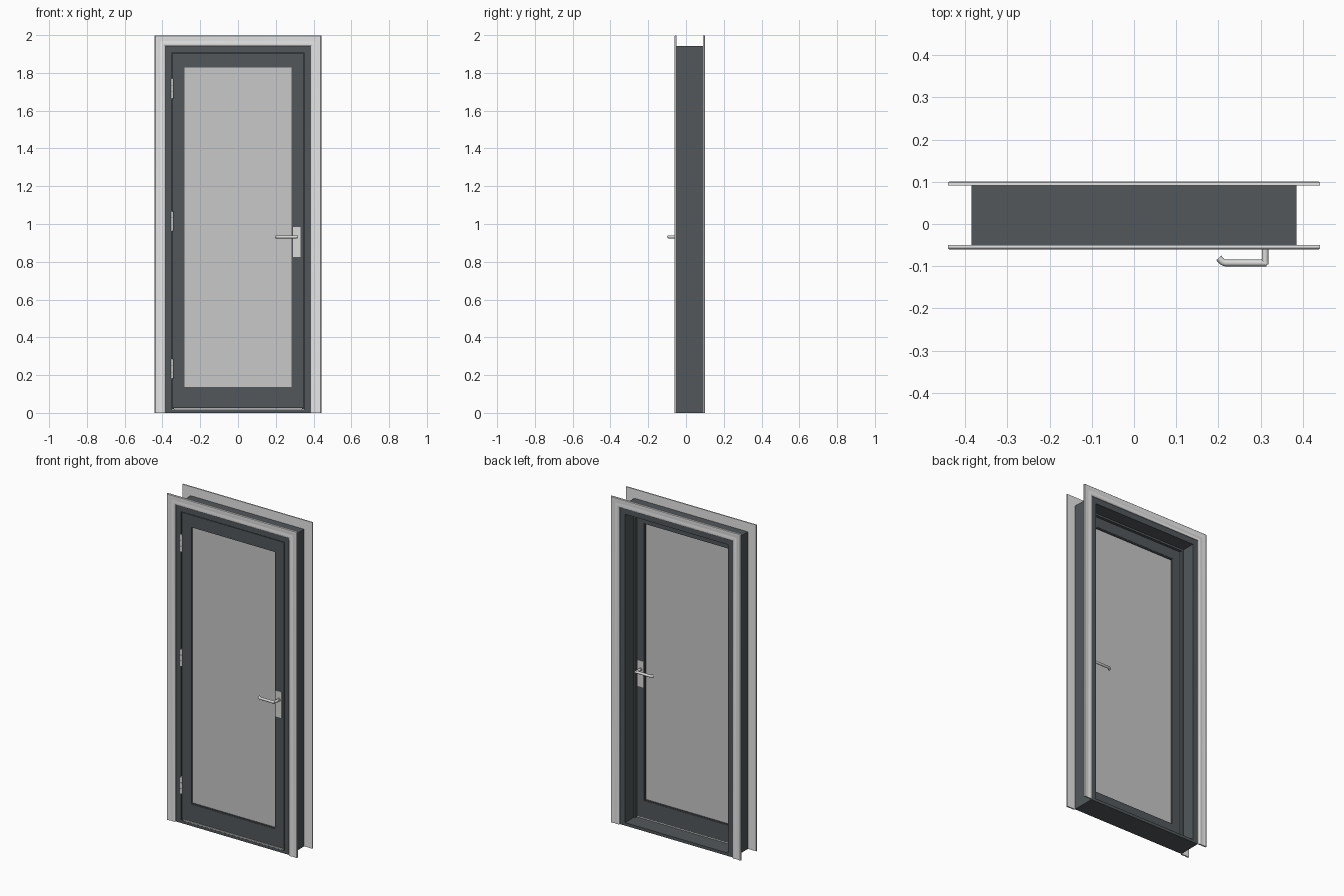
import bpy, bmesh
from math import radians
from mathutils import Vector

cube = bpy.data.objects.get("Cube")
if cube:
    bpy.data.objects.remove(cube)


def material(name, colour, rough=0.6):
    m = bpy.data.materials.new(name)
    m.use_nodes = True
    bsdf = m.node_tree.nodes["Principled BSDF"]
    bsdf.inputs["Base Color"].default_value = (*colour, 1)
    bsdf.inputs["Roughness"].default_value = rough
    m.diffuse_color = (*colour, 1)
    return m


DARK = material("dark grey paint", (0.085, 0.097, 0.105))
WHITE = material("white trim", (0.80, 0.80, 0.80))
GLASS = material("frosted glass", (0.58, 0.58, 0.58))
METAL = material("brushed metal", (0.70, 0.70, 0.69), 0.4)


def finish(name, bm, mat, smooth=False):
    bmesh.ops.recalc_face_normals(bm, faces=bm.faces)
    mesh = bpy.data.meshes.new(name)
    bm.to_mesh(mesh)
    bm.free()
    mesh.materials.append(mat)
    ob = bpy.data.objects.new(name, mesh)
    bpy.context.collection.objects.link(ob)
    if smooth:
        bpy.ops.object.select_all(action="DESELECT")
        ob.select_set(True)
        bpy.context.view_layer.objects.active = ob
        bpy.ops.object.shade_smooth_by_angle(angle=radians(35))
    return ob


def add_box(bm, x, y, z):
    verts = bmesh.ops.create_cube(bm, size=1)["verts"]
    for v in verts:
        v.co = [lo + (c + 0.5) * (hi - lo) for c, (lo, hi) in zip(v.co, (x, y, z))]


def box(name, x, y, z, mat):
    bm = bmesh.new()
    add_box(bm, x, y, z)
    return finish(name, bm, mat)


def ring(name, half, bottom, top, width, y, mat):
    """Rectangular frame, measured at its inner edge."""
    bm = bmesh.new()
    for s in (-1, 1):
        add_box(bm, sorted((s * half, s * (half + width))), y, (bottom - width, top + width))
    for z in ((bottom - width, bottom), (top, top + width)):
        add_box(bm, (-half, half), y, z)
    return finish(name, bm, mat)


# Opening and depth dimensions
OUT, IN = 0.385, 0.350
HEAD, HEAD_IN = 1.943, 1.908
FRONT, BACK = -0.050, 0.091
DOOR = (-0.047, -0.007)


# Mitred casing with a moulded profile: (distance outward, height)
PROFILE = [(0, 0), (0, 0.004), (0.005, 0.008), (0.012, 0.0095), (0.022, 0.008),
           (0.030, 0.0065), (0.044, 0.010), (0.053, 0.010), (0.056, 0.007), (0.056, 0)]


def casing(name, y, side):
    bm = bmesh.new()
    rows = []
    for x, z, dx, dz in ((-OUT, 0, -1, 0), (-OUT, HEAD, -1, 1),
                         (OUT, HEAD, 1, 1), (OUT, 0, 1, 0)):
        rows.append([bm.verts.new((x + dx * u, y + side * t, z + dz * u)) for u, t in PROFILE])
    n = len(PROFILE)
    for a, b in zip(rows, rows[1:]):
        for i in range(n):
            j = (i + 1) % n
            bm.faces.new((a[i], a[j], b[j], b[i]))
    bm.faces.new(rows[0])
    bm.faces.new(rows[-1])
    finish(name, bm, WHITE, smooth=True)


casing("front_casing", FRONT, -1)
casing("back_casing", BACK, 1)

# Frame: jambs, head, sill and the stop the door closes against
for side, s in (("right", -1), ("left", 1)):
    box(side + "_jamb", sorted((s * IN, s * OUT)), (FRONT, BACK), (0, HEAD), DARK)
    box(side + "_stop", sorted((s * 0.338, s * IN)), (-0.006, 0.010), (0.02, HEAD_IN), DARK)
box("head_jamb", (-IN, IN), (FRONT, BACK), (HEAD_IN, HEAD), DARK)
box("head_stop", (-0.338, 0.338), (-0.006, 0.010), (1.896, HEAD_IN), DARK)
box("sill", (-IN, IN), (FRONT, BACK), (0, 0.018), DARK)
box("sill_seal", (-0.340, 0.340), (-0.049, -0.010), (0.018, 0.024), METAL)

# Door leaf: two stiles and two rails
GX, GZ0, GZ1 = 0.283, 0.138, 1.828
bm = bmesh.new()
for s in (-1, 1):
    add_box(bm, sorted((s * (GX + 0.006), s * 0.346)), DOOR, (0.026, 1.904))
for z in ((0.026, GZ0 - 0.006), (GZ1 + 0.006, 1.904)):
    add_box(bm, (-GX - 0.006, GX + 0.006), DOOR, z)
finish("door_leaf", bm, DARK)

# Glazing with a bead on each face
box("glass_pane", (-GX - 0.004, GX + 0.004), (-0.038, -0.016), (GZ0 - 0.004, GZ1 + 0.004), GLASS)
ring("front_glazing_bead", GX, GZ0, GZ1, 0.006, (-0.045, -0.036), DARK)
ring("back_glazing_bead", GX, GZ0, GZ1, 0.006, (-0.018, -0.009), DARK)


# Hinges: knuckle barrel split in three
def cylinder(bm, radius, start, end, sides=16):
    start, end = Vector(start), Vector(end)
    axis = end - start
    made = bmesh.ops.create_cone(bm, cap_ends=True, segments=sides, radius1=radius,
                                 radius2=radius, depth=axis.length)
    turn = axis.to_track_quat("Z", "Y")
    for v in made["verts"]:
        v.co = turn @ v.co + (start + end) / 2


for label, z in (("bottom", 0.233), ("middle", 1.015), ("top", 1.717)):
    bm = bmesh.new()
    for k in (-1, 0, 1):
        mid = z + k * 0.035
        cylinder(bm, 0.007, (-0.349, -0.050, mid - 0.0165), (-0.349, -0.050, mid + 0.0165))
    cylinder(bm, 0.005, (-0.349, -0.050, z - 0.052), (-0.349, -0.050, z + 0.052))
    finish(label + "_hinge", bm, METAL, smooth=True)


# Lever handles: plate, neck and a lever with a returned tip
def handle(name, face, side):
    plate = sorted((face - side * 0.002, face + side * 0.004))
    box(name + "_plate", (0.290, 0.331), plate, (0.825, 0.985), METAL)
    reach = face + side * 0.0455
    bm = bmesh.new()
    cylinder(bm, 0.008, (0.311, face, 0.932), (0.311, reach + side * 0.004, 0.932))
    cylinder(bm, 0.012, (0.311, face, 0.932), (0.311, face + side * 0.009, 0.932))
    finish(name + "_neck", bm, METAL, smooth=True)
    curve = bpy.data.curves.new(name + "_lever", "CURVE")
    curve.dimensions = "3D"
    curve.bevel_depth = 0.008
    curve.bevel_resolution = 3
    curve.use_fill_caps = True
    path = [(0.314, reach), (0.216, reach), (0.209, reach - side * 0.003),
            (0.201, reach - side * 0.012)]
    spline = curve.splines.new("POLY")
    spline.points.add(len(path) - 1)
    for p, (x, y) in zip(spline.points, path):
        p.co = (x, y, 0.932, 1)
    curve.materials.append(METAL)
    ob = bpy.data.objects.new(name + "_lever", curve)
    bpy.context.collection.objects.link(ob)


handle("front_handle", DOOR[0], -1)
handle("back_handle", DOOR[1], 1)
